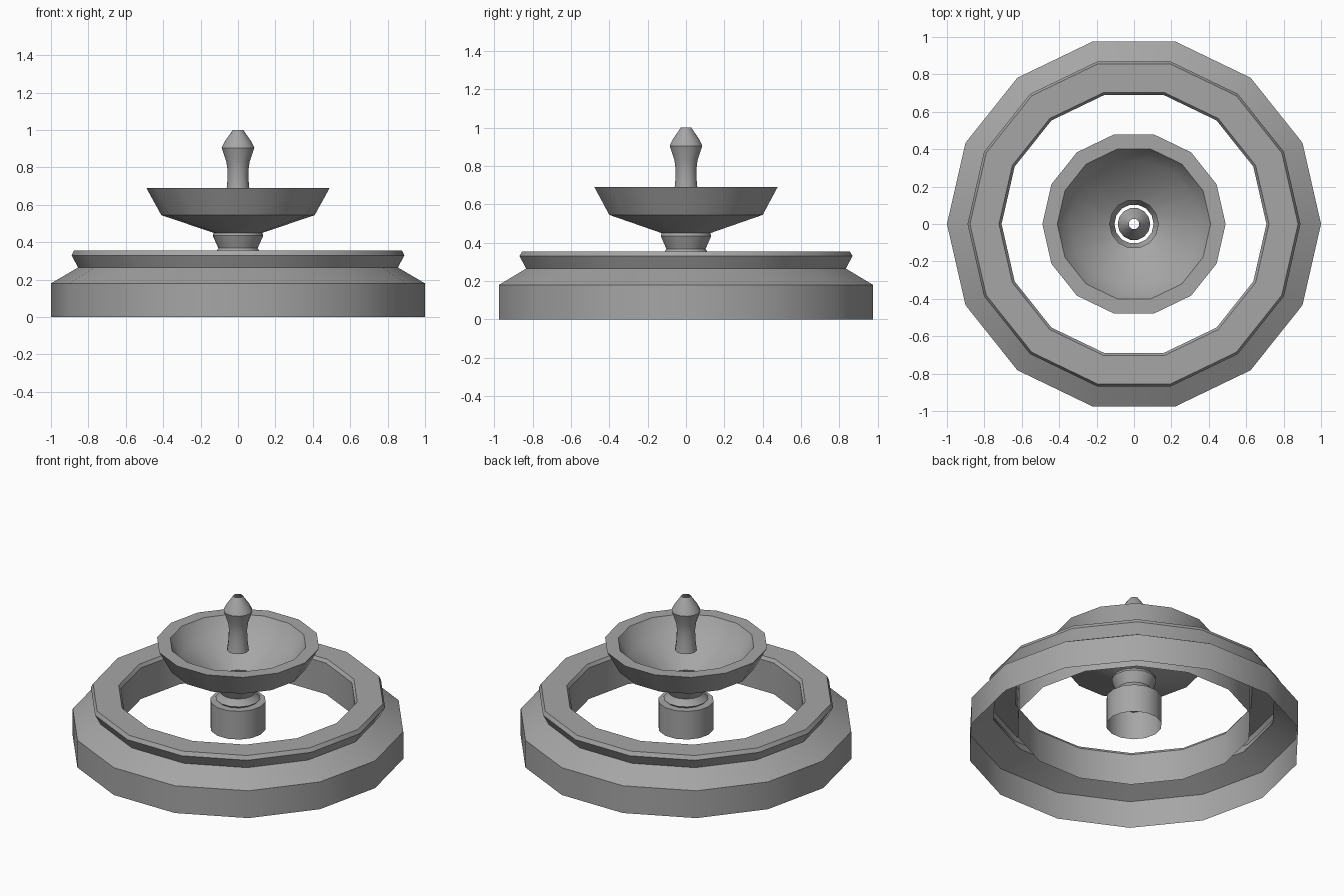
import bpy, bmesh
from math import cos, sin, pi, radians

SIDES = 14

cube = bpy.data.objects.get("Cube")
if cube:
    bpy.data.objects.remove(cube, do_unlink=True)

stone = bpy.data.materials.new("grey stone")
stone.use_nodes = True
colour = (0.38, 0.38, 0.38, 1)
stone.diffuse_color = colour
stone.node_tree.nodes["Principled BSDF"].inputs["Base Color"].default_value = colour


def lathe(name, profile):
    """Turn an open (radius, height) profile about z; outer side is listed upwards."""
    bm = bmesh.new()
    rings = [[bm.verts.new((r * cos(2 * pi * i / SIDES), r * sin(2 * pi * i / SIDES), z))
              for i in range(SIDES)] for r, z in profile]
    for low, high in zip(rings, rings[1:]):
        for i in range(SIDES):
            j = (i + 1) % SIDES
            bm.faces.new((low[i], low[j], high[j], high[i]))
    mesh = bpy.data.meshes.new(name)
    bm.to_mesh(mesh)
    bm.free()
    mesh.materials.append(stone)
    obj = bpy.data.objects.new(name, mesh)
    bpy.context.collection.objects.link(obj)
    bpy.ops.object.select_all(action='DESELECT')
    obj.select_set(True)
    bpy.context.view_layer.objects.active = obj
    bpy.ops.object.shade_smooth_by_angle(angle=radians(30))
    return obj


# Basin wall: plinth, sloped shoulder, flared lip and inner wall
lathe("basin_ring", [(1, 0), (1, .18), (.855, .265), (.89, .33), (.877, .355),
                     (.722, .355), (.708, .335), (.708, .13)])

# Open tube under the bowl
lathe("pedestal_tube", [(.167, .13), (.167, .315), (.115, .315)])

# Collar between tube and bowl
lathe("pedestal_collar", [(.105, .305), (.135, .33), (.115, .352), (.105, .368),
                          (.135, .435), (.13, .45)])

# Bowl: underside, flared side, flat rim and hollow inside
lathe("bowl", [(.13, .45), (.41, .545), (.49, .69), (.41, .69), (.345, .58), (.13, .455)])

# Spout: waisted stem and pointed open tip
lathe("spout", [(.066, .645), (.058, .71), (.055, .78), (.062, .83),
                (.087, .905), (.07, .94), (.028, 1)])
